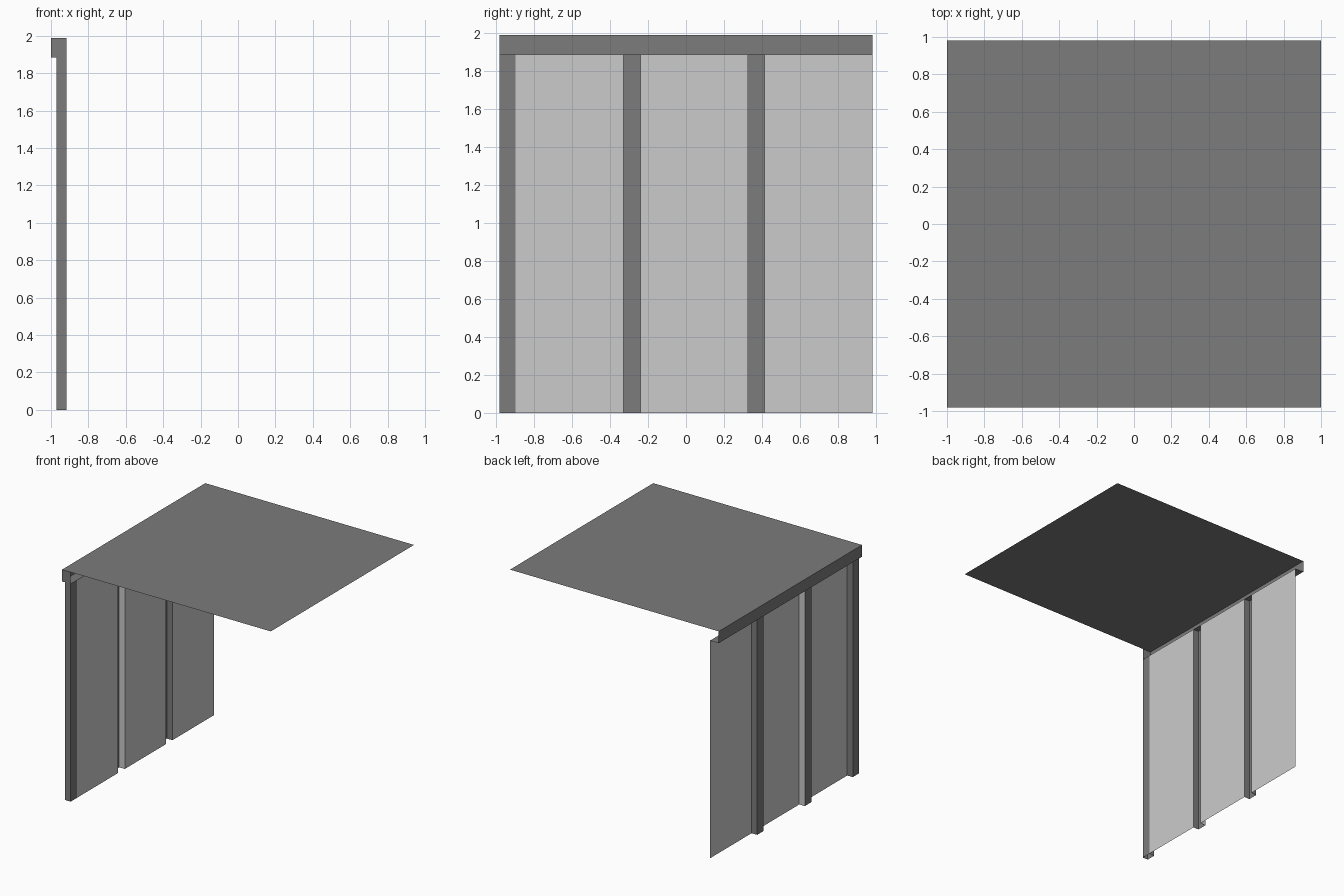
import bpy
import bmesh

if "Cube" in bpy.data.objects:
    bpy.data.objects.remove(bpy.data.objects["Cube"])

OUT, BACK, IN = -1.0, -0.97, -0.917   # x of beam face, post backs, glazing plane
FRONT, REAR = -0.98, 0.98
LOW, HIGH = 1.885, 1.987              # beam bottom and roof height


def material(name, grey):
    m = bpy.data.materials.new(name)
    m.diffuse_color = (grey, grey, grey, 1)
    m.use_nodes = True
    m.node_tree.nodes["Principled BSDF"].inputs["Base Color"].default_value = m.diffuse_color
    return m


dark = material("dark_frame", 0.2)
light = material("pale_panel", 0.8)


def sheet_object(name, quads, mat):
    """Object made of separate flat sheets, welded along shared edges."""
    bm = bmesh.new()
    for q in quads:
        bm.faces.new([bm.verts.new(p) for p in q])
    bmesh.ops.remove_doubles(bm, verts=bm.verts, dist=1e-5)
    mesh = bpy.data.meshes.new(name)
    bm.to_mesh(mesh)
    bm.free()
    mesh.materials.append(mat)
    ob = bpy.data.objects.new(name, mesh)
    bpy.context.collection.objects.link(ob)
    return ob


def wall(a, b, z0, z1):
    """Vertical quad standing over the plan line a-b."""
    return [(*a, z0), (*b, z0), (*b, z1), (*a, z1)]


def level(x0, x1, y0, y1, z):
    return [(x0, y0, z), (x1, y0, z), (x1, y1, z), (x0, y1, z)]


# Roof sheet
sheet_object("roof", [level(-1, 1, FRONT, REAR, HIGH)], dark)

# Edge beam: outer face, underside and front cap, open inside and at the rear
sheet_object("edge_beam", [
    wall((OUT, REAR), (OUT, FRONT), LOW, HIGH),
    wall((OUT, FRONT), (IN, FRONT), LOW, HIGH),
    level(OUT, IN, FRONT, REAR, LOW)[::-1],
], dark)

# Posts: channels open to the inside, the front corner one is closed
posts = [(FRONT, -0.897), (-0.33, -0.24), (0.325, 0.412)]
for i, (y0, y1) in enumerate(posts):
    plan = [(IN, y1), (BACK, y1), (BACK, y0), (IN, y0)]
    if i == 0:
        plan.append(plan[0])
    ob = sheet_object(f"post_{i + 1}",
                      [wall(a, b, 0, LOW) for a, b in zip(plan, plan[1:])], dark)
    if i == 1:  # rear flank of the middle post is pale
        ob.data.materials.append(light)
        ob.data.polygons[0].material_index = 1

# Wall panels filling the bays between posts
ends = [p[0] for p in posts[1:]] + [REAR]
for i, (post, end) in enumerate(zip(posts, ends)):
    sheet_object(f"wall_panel_{i + 1}",
                 [wall((IN, post[1]), (IN, end), 0, LOW)], light)
